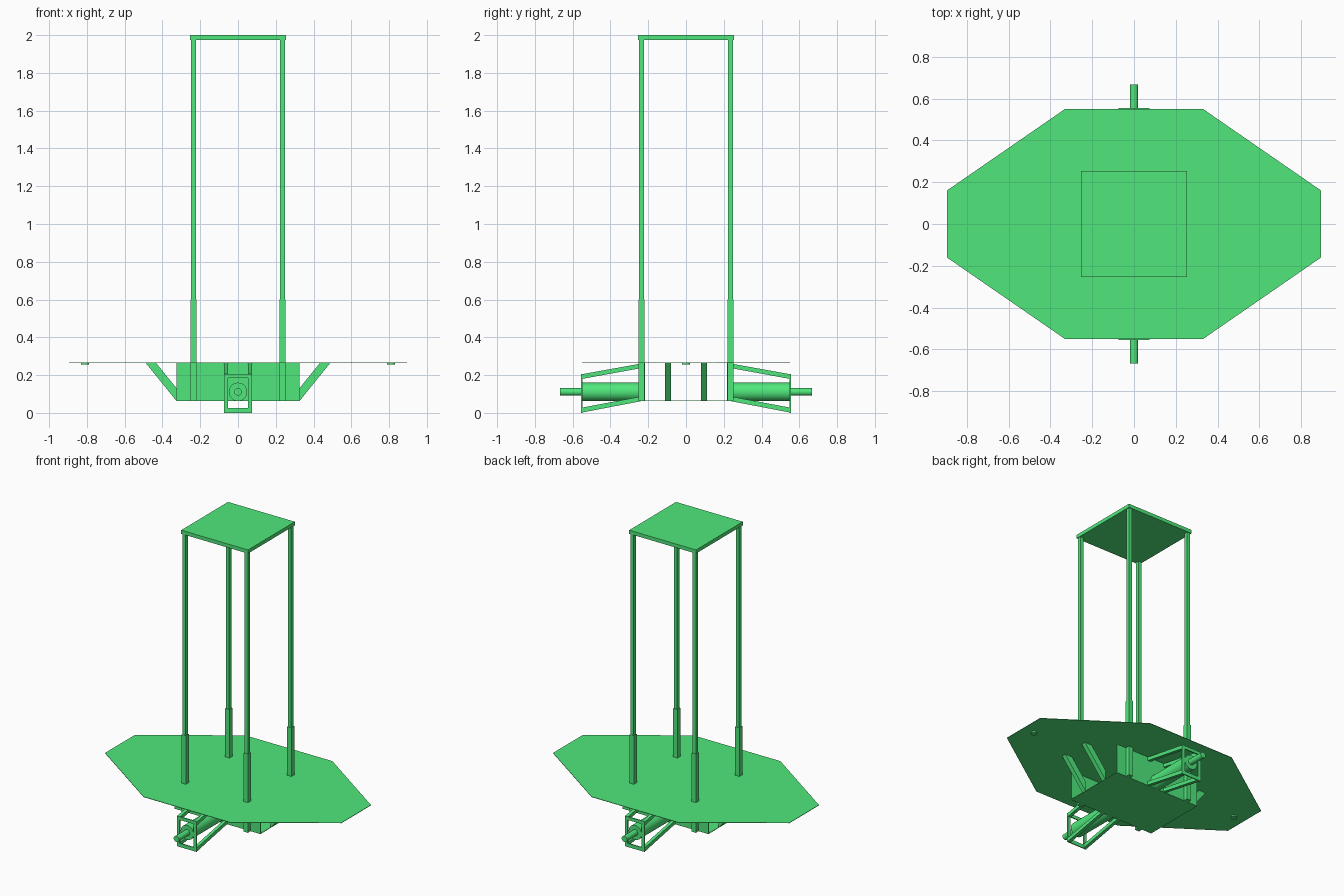
import bpy, bmesh
from math import radians
from mathutils import Vector

if "Cube" in bpy.data.objects:
    bpy.data.objects.remove(bpy.data.objects["Cube"])

green = bpy.data.materials.new("green_paint")
green.diffuse_color = (0.08, 0.8, 0.2, 1)
green.use_nodes = True
green.node_tree.nodes["Principled BSDF"].inputs["Base Color"].default_value = green.diffuse_color


def finish(name, bm):
    bmesh.ops.recalc_face_normals(bm, faces=bm.faces)
    me = bpy.data.meshes.new(name)
    bm.to_mesh(me)
    bm.free()
    me.materials.append(green)
    ob = bpy.data.objects.new(name, me)
    bpy.context.collection.objects.link(ob)
    return ob


def box(name, lo, hi):
    lo, hi = Vector(lo), Vector(hi)
    bm = bmesh.new()
    bmesh.ops.create_cube(bm, size=1)
    for v in bm.verts:
        v.co = (lo + hi) / 2 + v.co * (hi - lo)
    return finish(name, bm)


def prism(name, pts, direction):
    # closed profile swept along a vector
    bm = bmesh.new()
    face = bm.faces.new([bm.verts.new(p) for p in pts])
    ext = bmesh.ops.extrude_face_region(bm, geom=[face], use_keep_orig=True)
    for g in ext["geom"]:
        if isinstance(g, bmesh.types.BMVert):
            g.co += Vector(direction)
    return finish(name, bm)


def cylinder(name, r, depth, loc, rot=(0, 0, 0)):
    bpy.ops.mesh.primitive_cylinder_add(vertices=32, radius=r, depth=depth, location=loc, rotation=rot)
    ob = bpy.context.object
    ob.name = name
    ob.data.materials.append(green)
    bpy.ops.object.shade_smooth_by_angle(angle=radians(35))
    return ob


# Octagonal deck and square top plate
half = [(0.33, 0.55), (0.895, 0.16), (0.895, -0.16), (0.33, -0.55)]
outline = half + [(-x, -y) for x, y in half]
prism("deck", [(x, y, 0.265) for x, y in outline], (0, 0, 0.003))
box("top_plate", (-0.253, -0.253, 1.975), (0.253, 0.253, 2.0))

# Chassis floor
box("chassis_floor", (-0.325, -0.22, 0.062), (0.325, 0.22, 0.066))

for sx in (-1, 1):
    # Posts with wider lower sleeves
    for sy in (-1, 1):
        x, y = sx * 0.235, sy * 0.235
        box("post_sleeve", (x - 0.016, y - 0.016, 0.062), (x + 0.016, y + 0.016, 0.6))
        box("post", (x - 0.0125, y - 0.0125, 0.58), (x + 0.0125, y + 0.0125, 1.98))
        # Diagonal deck braces
        profile = [(0.325, 0.062), (0.49, 0.266), (0.435, 0.266), (0.325, 0.13)]
        prism("deck_brace", [(sx * px, sy * 0.08, pz) for px, pz in profile], (0, sy * 0.03, 0))
    # Small pads under the deck ends
    cylinder("deck_pad", 0.02, 0.01, (sx * 0.81, 0, 0.261))

for sy in (-1, 1):
    # Chassis end panel
    box("end_panel", (-0.325, sy * 0.219 - 0.003, 0.062), (0.325, sy * 0.219 + 0.003, 0.266))

    # Motor and its shaft
    turn = (radians(90), 0, 0)
    cylinder("motor", 0.049, 0.33, (0, sy * 0.385, 0.111), turn)
    cylinder("motor_shaft", 0.02, 0.13, (0, sy * 0.602, 0.111), turn)

    # Thin open frame around the shaft end
    y0, y1 = sy * 0.548, sy * 0.555
    for sx in (-1, 1):
        box("frame_side", (sx * 0.075, y0, 0.0), (sx * 0.053, y1, 0.207))
    box("frame_top", (-0.053, y0, 0.185), (0.053, y1, 0.207))
    box("frame_bottom", (-0.053, y0, 0.0), (0.053, y1, 0.025))

    # Sloping rails carrying the frame
    rails = {"upper_rail": [(0.222, 0.264), (0.55, 0.205), (0.55, 0.18), (0.222, 0.24)],
             "lower_rail": [(0.222, 0.09), (0.55, 0.028), (0.55, 0.002), (0.222, 0.065)]}
    for name, profile in rails.items():
        for sx in (-1, 1):
            prism(name, [(sx * 0.075, sy * py, pz) for py, pz in profile], (-sx * 0.022, 0, 0))
